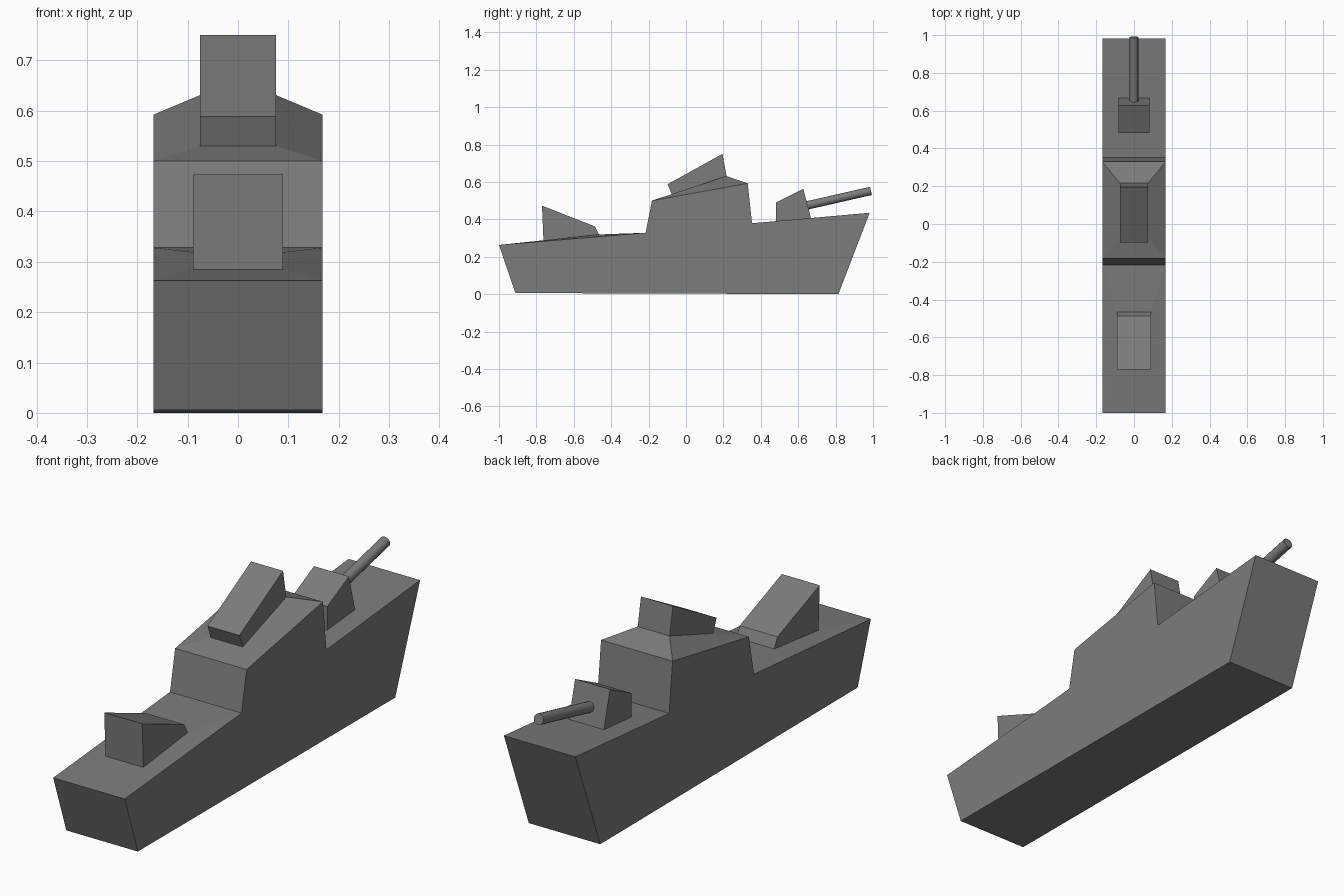
import bpy, bmesh
from mathutils import Vector

if "Cube" in bpy.data.objects:
    bpy.data.objects.remove(bpy.data.objects["Cube"])

grey = bpy.data.materials.new("ship grey")
grey.diffuse_color = (0.2, 0.2, 0.2, 1)
grey.use_nodes = True
grey.node_tree.nodes["Principled BSDF"].inputs["Base Color"].default_value = grey.diffuse_color


def prism(profile, half):
    """Extrude a side profile (y, z) across x; returns the bmesh and its strip faces."""
    bm = bmesh.new()
    left = [bm.verts.new((-half, y, z)) for y, z in profile]
    right = [bm.verts.new((half, y, z)) for y, z in profile]
    bm.faces.new(left)
    bm.faces.new(right[::-1])
    n = len(profile)
    strips = [bm.faces.new((left[i], right[i], right[(i + 1) % n], left[(i + 1) % n]))
              for i in range(n)]
    bmesh.ops.recalc_face_normals(bm, faces=bm.faces)
    return bm, strips


def raise_face(bm, face, half, *steps):
    """Inset a deck face and move it through successive (aft, fore) edge positions."""
    for aft, fore in steps:
        bmesh.ops.inset_individual(bm, faces=[face], thickness=0.02)
        mid = face.calc_center_median().y
        for v in face.verts:
            y, z = aft if v.co.y < mid else fore
            v.co = (half if v.co.x > 0 else -half, y, z)


def finish(bm, name):
    mesh = bpy.data.meshes.new(name)
    bmesh.ops.recalc_face_normals(bm, faces=bm.faces)
    bm.to_mesh(mesh)
    bm.free()
    mesh.materials.append(grey)
    ob = bpy.data.objects.new(name, mesh)
    bpy.context.collection.objects.link(ob)
    return ob


# Hull with stepped superstructure; the cabin and bridge rise out of its decks
bm, strips = prism([(-1, 0.263), (-0.912, 0.006), (0.815, 0), (0.982, 0.435),
                    (0.353, 0.379), (0.33, 0.592), (-0.182, 0.5), (-0.216, 0.328)], 0.168)
raise_face(bm, strips[7], 0.089, ((-0.762, 0.285), (-0.465, 0.319)),
           ((-0.77, 0.473), (-0.487, 0.362)))
raise_face(bm, strips[5], 0.075, ((-0.075, 0.53), (0.217, 0.631)),
           ((-0.098, 0.588), (0.195, 0.75)))
finish(bm, "hull")

# Gun turret on the far deck
bm, _ = prism([(0.482, 0.37), (0.482, 0.491), (0.627, 0.563), (0.675, 0.38)], 0.082)
finish(bm, "gun_turret")

# Gun barrel
a, b = Vector((0, 0.62, 0.468)), Vector((0, 0.989, 0.552))
bm = bmesh.new()
bmesh.ops.create_cone(bm, cap_ends=True, segments=16, radius1=0.0225, radius2=0.0225,
                      depth=(b - a).length)
barrel = finish(bm, "gun_barrel")
barrel.rotation_euler = (b - a).to_track_quat('Z', 'Y').to_euler()
barrel.location = (a + b) / 2
bpy.context.view_layer.objects.active = barrel
barrel.select_set(True)
bpy.ops.object.shade_smooth_by_angle()
